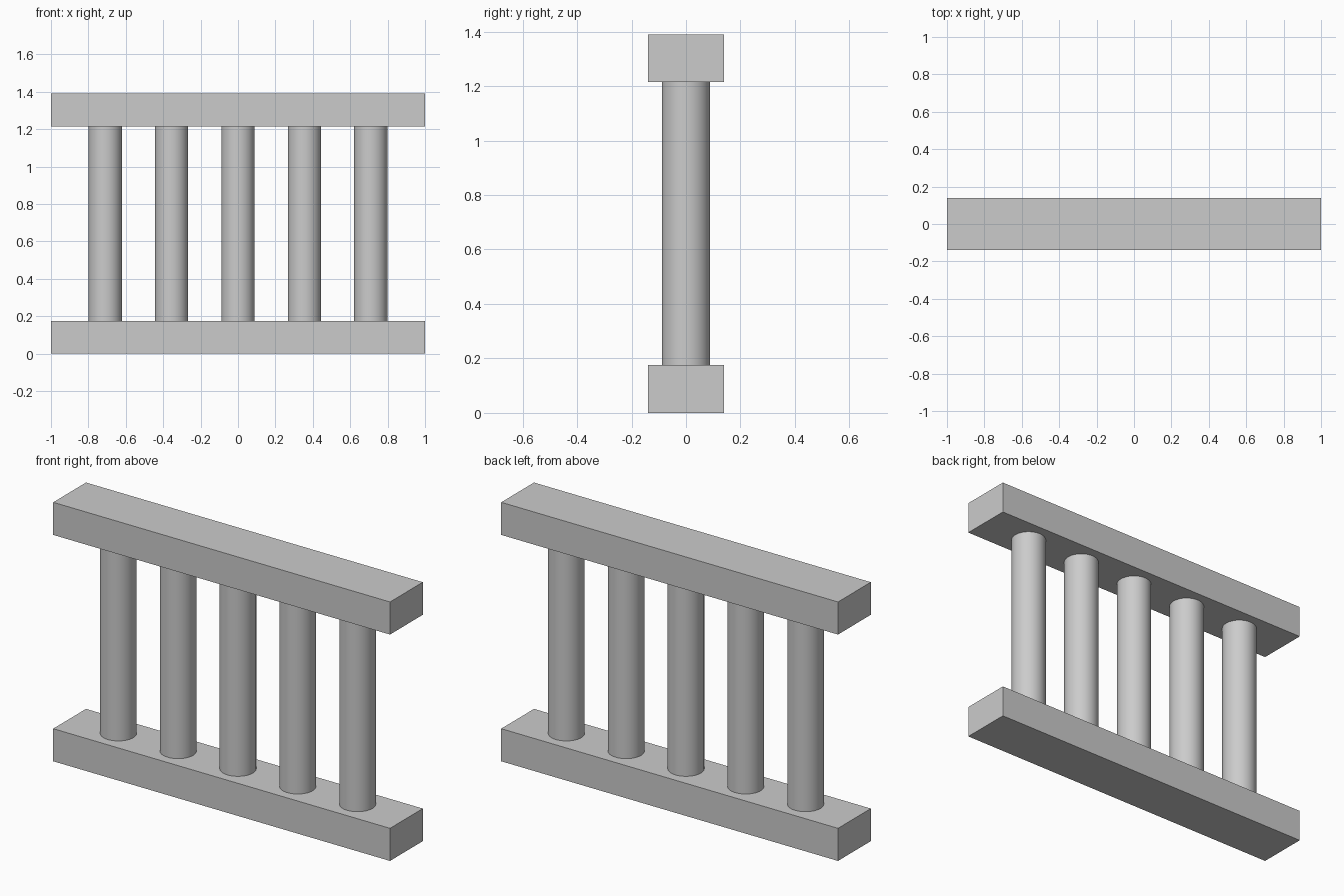
import bpy

if "Cube" in bpy.data.objects:
    bpy.data.objects.remove(bpy.data.objects["Cube"])

RAIL_H, RAIL_D, TOTAL_H = 0.175, 0.278, 1.39
BAR_R, BAR_STEP = 0.089, 0.355


def rail(name, z_bottom):
    bpy.ops.mesh.primitive_cube_add(size=1, location=(0, 0, z_bottom + RAIL_H / 2))
    ob = bpy.context.object
    ob.name = name
    ob.scale = (2, RAIL_D, RAIL_H)
    bpy.ops.object.transform_apply(location=False, rotation=False, scale=True)


def baluster(index):
    bpy.ops.mesh.primitive_cylinder_add(
        vertices=48, radius=BAR_R, depth=TOTAL_H - 2 * RAIL_H,
        location=((index - 2) * BAR_STEP, 0, TOTAL_H / 2))
    bpy.context.object.name = f"baluster_{index + 1}"
    bpy.ops.object.shade_smooth_by_angle()


# Bottom and top rails
rail("bottom_rail", 0)
rail("top_rail", TOTAL_H - RAIL_H)

# Five round uprights between the rails
for i in range(5):
    baluster(i)
